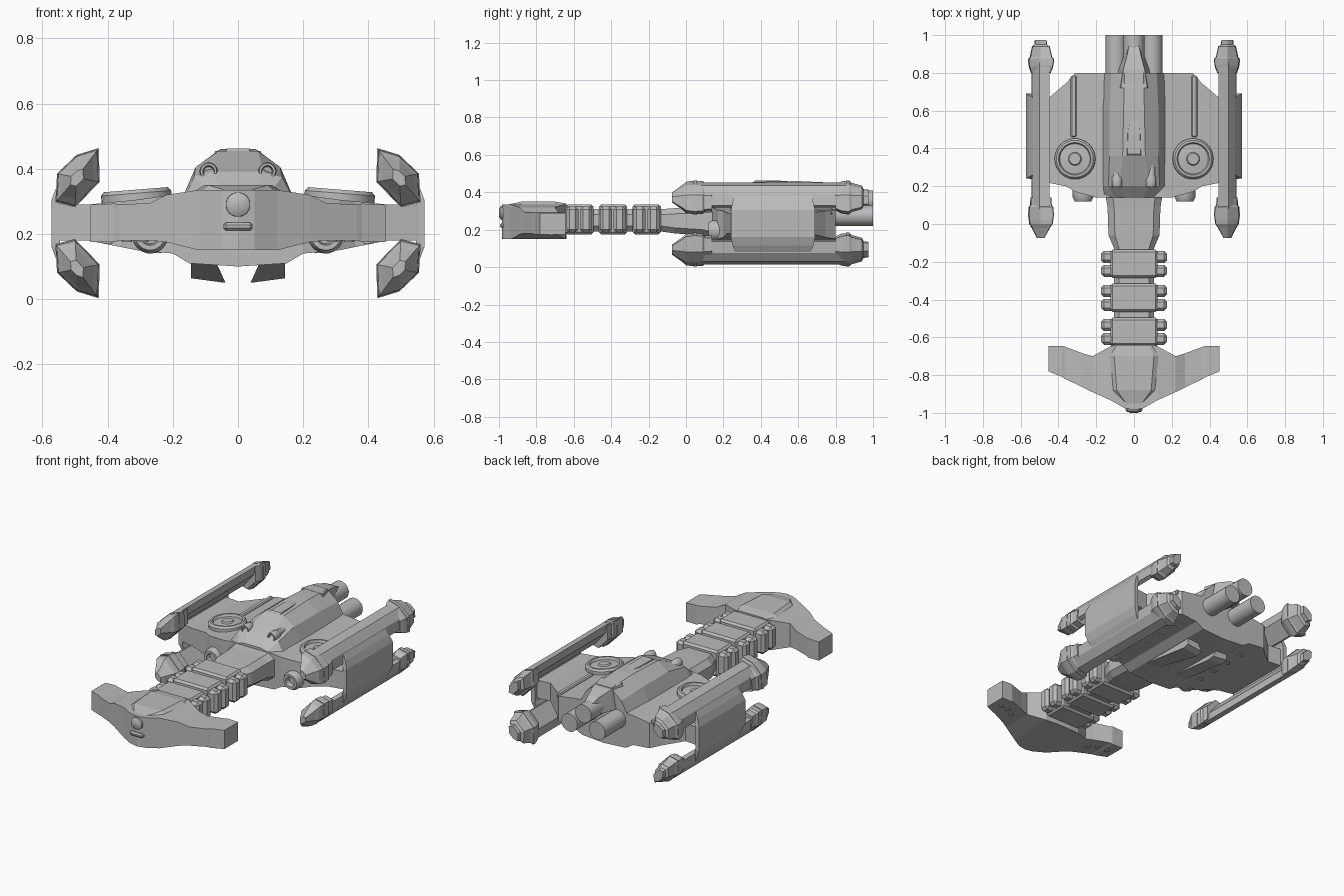
import bpy, bmesh, math
from mathutils import Vector

old = bpy.data.objects.get("Cube")
if old:
    bpy.data.objects.remove(old, do_unlink=True)

grey = bpy.data.materials.new("hull_grey")
grey.use_nodes = True
COLOR = (0.5, 0.5, 0.5, 1)
grey.diffuse_color = COLOR
grey.node_tree.nodes["Principled BSDF"].inputs["Base Color"].default_value = COLOR


def finish(name, bm, smooth=False):
    bmesh.ops.recalc_face_normals(bm, faces=bm.faces)
    mesh = bpy.data.meshes.new(name)
    bm.to_mesh(mesh)
    bm.free()
    mesh.materials.append(grey)
    ob = bpy.data.objects.new(name, mesh)
    bpy.context.collection.objects.link(ob)
    if smooth:
        bpy.ops.object.select_all(action="DESELECT")
        bpy.context.view_layer.objects.active = ob
        ob.select_set(True)
        bpy.ops.object.shade_smooth_by_angle(angle=math.radians(35))
    return ob


def loft(name, rings, smooth=False):
    """Skin a list of rings of equal length and cap both ends."""
    bm = bmesh.new()
    vs = [[bm.verts.new(p) for p in r] for r in rings]
    n = len(vs[0])
    for a, b in zip(vs, vs[1:]):
        for i in range(n):
            j = (i + 1) % n
            bm.faces.new((a[i], a[j], b[j], b[i]))
    bm.faces.new(vs[0])
    bm.faces.new(vs[-1])
    return finish(name, bm, smooth)


def span(name, half):
    """Loft across x from stations (x, y_front, y_back, z_bottom, z_top), mirrored."""
    full = [(-s[0],) + s[1:] for s in reversed(half) if s[0] > 0] + half
    return loft(name, [[(x, f, lo), (x, f, hi), (x, b, hi), (x, b, lo)]
                       for x, f, b, lo, hi in full])


def turned(name, center, axis, profile, sides=20):
    """Turn (distance, radius) pairs around an axis."""
    axis = Vector(axis).normalized()
    u = axis.orthogonal().normalized()
    w = axis.cross(u)
    rings = []
    for d, r in profile:
        c = Vector(center) + axis * d
        rings.append([c + (u * math.cos(t) + w * math.sin(t)) * r
                      for t in (math.tau * i / sides for i in range(sides))])
    return loft(name, rings, True)


def box(name, x, y, z, inset=0.0):
    """Box from ranges, with its top and bottom narrowed by an inset."""
    bm = bmesh.new()
    bmesh.ops.create_cube(bm, size=1)
    for v in bm.verts:
        v.co = [r[0] + (c + 0.5) * (r[1] - r[0]) for r, c in zip((x, y, z), v.co)]
    if inset:
        bmesh.ops.bevel(bm, geom=bm.edges[:], offset=inset, segments=1, affect="EDGES")
    return finish(name, bm)


# Main hull and hammer-shaped head
span("main_hull", [
    (0, .14, .80, .10, .33), (.15, .14, .80, .11, .325), (.20, .14, .80, .14, .32),
    (.31, .17, .80, .15, .305), (.36, .20, .745, .16, .30), (.46, .22, .66, .18, .29),
    (.555, .24, .67, .18, .29)])
span("hammer_head", [
    (0, -.985, -.64, .15, .335), (.05, -.975, -.64, .15, .335), (.12, -.935, -.645, .15, .335),
    (.22, -.89, -.70, .175, .32), (.27, -.865, -.685, .18, .295), (.365, -.82, -.65, .18, .29),
    (.38, -.81, -.645, .175, .293), (.453, -.78, -.645, .175, .29)])
turned("nose_lamp", (0, -1, .29), (0, 1, 0), [(0, .02), (.01, .037), (.05, .04), (.07, .04)])
box("nose_lip", (-.045, .045), (-.995, -.95), (.21, .235), .008)
loft("head_crest", [[(-w, y, .32), (-w * .7, y, z), (w * .7, y, z), (w, y, .32)]
                    for y, w, z in [(-.95, .06, .335), (-.88, .13, .35), (-.70, .15, .35),
                                    (-.64, .12, .34)]])

# Neck with three armoured segments
loft("neck", [[(-w, y, lo + .03), (-w, y, hi - .03), (-w * .75, y, hi), (w * .75, y, hi),
               (w, y, hi - .03), (w, y, lo + .03), (w * .75, y, lo), (-w * .75, y, lo)]
              for y, w, lo, hi in [(.20, .16, .14, .33), (.09, .14, .17, .32), (-.06, .135, .18, .315),
                                   (-.13, .105, .19, .31), (-.66, .105, .19, .31)]])
for i in range(3):
    front = -.285 - .18 * i
    box("neck_segment", (-.125, .125), (front, front + .15), (.175, .335), .012)
    for side in (-1, 1):
        for k in range(2):
            a = front + .005 + .073 * k
            box("neck_clamp", sorted((side * .09, side * .175)), (a, a + .064),
                (.185, .325), .016)

# Dorsal hump: six-sided cross-sections running back into a narrow spine
hump = [(.14, .17, .10, .05, .33, .34), (.20, .175, .135, .08, .375, .39),
        (.36, .175, .13, .06, .405, .455), (.60, .175, .13, .055, .405, .46),
        (.80, .17, .12, .05, .39, .45)]
loft("dorsal_hump", [[(-b, y, .30), (-m, y, mz), (-t, y, tz), (t, y, tz), (m, y, mz), (b, y, .30)]
                     for y, b, m, t, mz, tz in hump])
loft("tail_spine", [[(-w, y, .33), (-w * .7, y, z), (w * .7, y, z), (w, y, .33)]
                    for y, w, z in [(.72, .10, .455), (.82, .08, .445), (.90, .05, .425),
                                    (.97, .03, .39)]])
loft("canopy", [[(-w, y, .40), (-w * .7, y, z), (w * .7, y, z), (w, y, .40)]
                for y, w, z in [(.33, .055, .43), (.37, .05, .462), (.50, .045, .462), (.56, .02, .458)]])

# Triangle of engine tubes
for x, z in ((-.095, .275), (.095, .275), (0, .355)):
    turned("engine_tube", (x, .74, z), (0, 1, 0), [(0, .055), (.26, .055)], 24)

# Nacelle cross-sections, wide along a slant
POD = [(.43, .46), (.495, .44), (.553, .385), (.558, .30), (.50, .285), (.427, .36)]
TUBE = [(.447, .453), (.50, .437), (.535, .39), (.542, .33), (.52, .32), (.45, .405)]
MID = .233


def nacelle_ring(section, y, scale, side, up):
    cx, cz = .495, .373
    return [(side * (cx + (x - cx) * scale), y, MID + up * (cz + (z - cz) * scale - MID))
            for x, z in section]


for side in (-1, 1):
    for up in (-1, 1):
        for name, section, path in (
            ("nacelle_beam", TUBE, [(.08, 1), (.86, 1)]),
            ("nacelle_front_cap", POD, [(-.075, .3), (-.02, .75), (.0, .95), (.025, 1),
                                        (.09, 1), (.10, .88), (.14, .85)]),
            ("nacelle_rear_pod", POD, [(.80, .8), (.825, .95), (.84, 1), (.875, 1), (.885, .9),
                                       (.94, .72), (.95, .5), (.975, .48)])):
            loft(name, [nacelle_ring(section, y, s, side, up) for y, s in path])
        # Raised rim bands on the caps
        for y in (.04, .855):
            loft("nacelle_band", [nacelle_ring(POD, y + d, 1.04, side, up) for d in (0, .02)])

    # Curved armour plate joining the upper and lower nacelles
    plate = [(.08, .535, .26, .67), (.115, .555, .25, .68), (.16, .572, .24, .69),
             (.305, .572, .24, .69), (.35, .555, .25, .68), (.385, .535, .26, .67)]
    loft("side_plate", [[(side * x, a, z), (side * x, b, z),
                         (side * (x - .025), b, z), (side * (x - .025), a, z)]
                        for z, x, a, b in plate])

    # Round turret on the wing, tilted outward
    turned("wing_turret", (side * .31, .345, .29), (side * .08, 0, 1),
           [(0, .108), (.035, .108), (.046, .098), (.046, .086), (.032, .08),
            (.036, .035), (.044, .03), (.044, .008)], 32)
    box("wing_ridge", sorted((side * .305, side * .335)), (.46, .785), (.28, .315), .006)

    # Bow guns under the wings and short guns on the hump
    turned("bow_gun", (side * .27, .12, .195), (0, 1, 0),
           [(.03, .025), (0, .03), (0, .045), (.02, .055), (.06, .055), (.07, .045), (.2, .045)])
    turned("hump_gun", (side * .09, .195, .392), (0, 1, 0),
           [(.03, .014), (0, .018), (0, .025), (.01, .028), (.05, .028), (.06, .022), (.16, .022)])

    # Splayed keel, deepening toward the rear
    loft("keel", [[(side * .145, y, .13), (side * .145, y, .12 - d * .8),
                   (side * (.07 - d * .45), y, .12 - d), (side * .08, y, .13)]
                  for y, d in ((.24, .005), (.62, .07), (.66, .06))])

    # Rivet discs on the underside
    for x, y, z in ((.29, -.76, .18), (.34, -.73, .18), (.40, -.72, .175), (.25, .30, .146),
                    (.25, .42, .146), (.25, .54, .146), (.25, .66, .146)):
        turned("underside_rivet", (side * x, y, z), (0, 0, -1), [(-.01, .016), (.005, .016)], 12)
